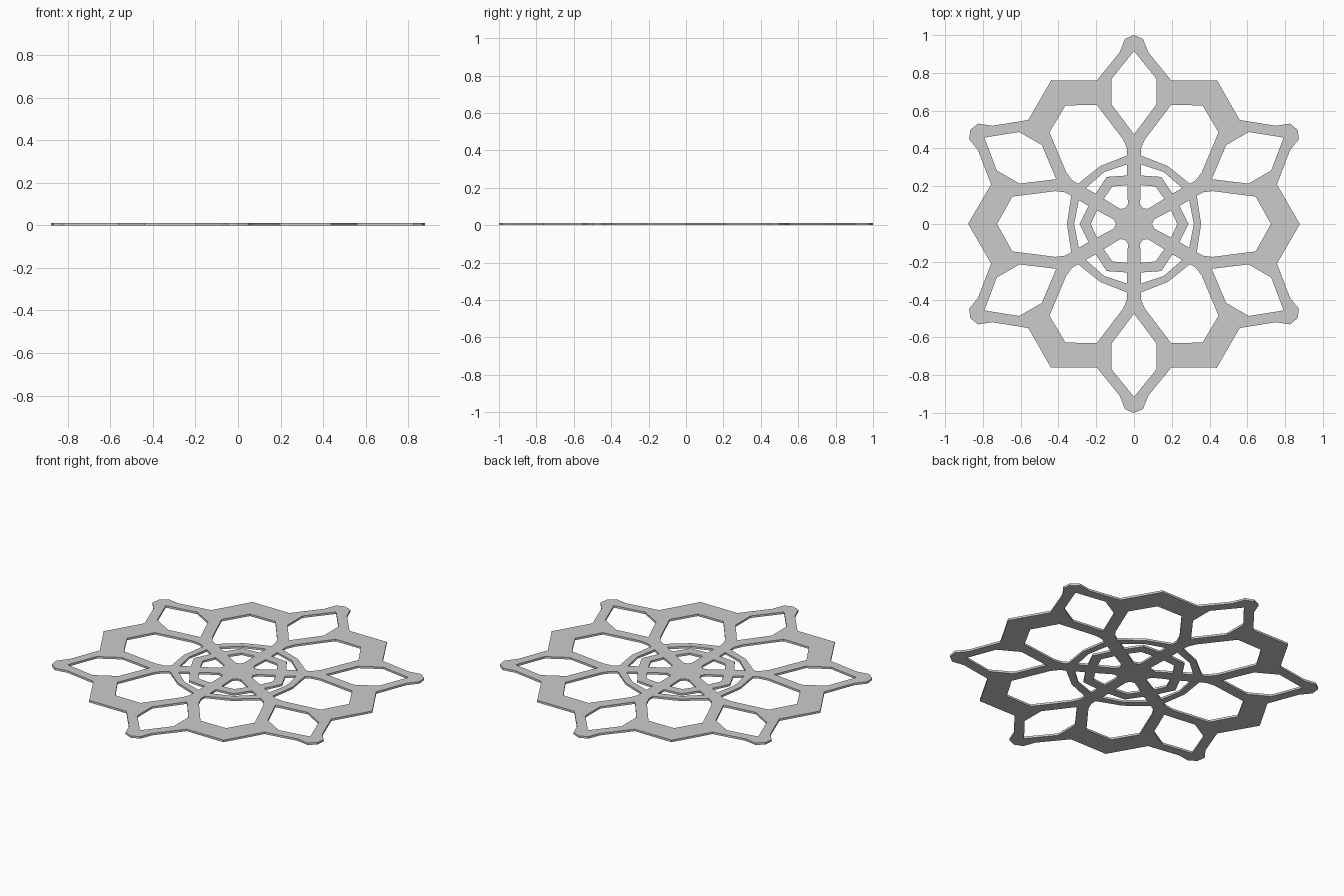
import bpy
from math import cos, sin, radians

if "Cube" in bpy.data.objects:
    bpy.data.objects.remove(bpy.data.objects["Cube"])

THICK = 0.012


def turn(pts, deg):
    c, s = cos(radians(deg)), sin(radians(deg))
    return [(x * c - y * s, x * s + y * c) for x, y in pts]


def mirrored(half):
    # close a half profile about the x axis
    return half + [(x, -y) for x, y in reversed(half) if abs(y) > 1e-6]


curve = bpy.data.curves.new("rosette", 'CURVE')
curve.dimensions = '2D'
curve.fill_mode = 'BOTH'
curve.extrude = THICK / 2


def loop(pts):
    s = curve.splines.new('POLY')
    s.points.add(len(pts) - 1)
    for p, (x, y) in zip(s.points, pts):
        p.co = (x, y, 0, 1)
    s.use_cyclic_u = True


# outer outline: blunt petal tip pointing up plus the valley corner beside it
tip = [(0.44, 0.76), (0.197, 0.76), (0.075, 0.91), (0.048, 0.98), (0, 1.0),
       (-0.048, 0.98), (-0.075, 0.91), (-0.197, 0.76)]
outline = []
for k in range(6):
    outline += turn(tip, 60 * k)
loop(outline)

# openings, drawn pointing along +x
petal = mirrored([(0.915, 0), (0.77, 0.118), (0.632, 0.118), (0.475, 0)])
window = mirrored([(0.725, 0), (0.644, 0.145), (0.416, 0.174),
                   (0.366, 0.168), (0.332, 0.15), (0.355, 0)])
slot = mirrored([(0.317, 0), (0.292, 0.126), (0.241, 0.096), (0.288, 0)])
star = mirrored([(0.229, 0), (0.196, 0.072), (0.125, 0.034), (0.106, 0.023), (0.096, 0)])
for k in range(6):
    loop(turn(petal, 60 * k + 30))
    for shape in (window, slot, star):
        loop(turn(shape, 60 * k))

# flat plate as a mesh resting on the ground
obj = bpy.data.objects.new("rosette_plate", curve)
bpy.context.collection.objects.link(obj)
obj.location.z = THICK / 2
bpy.context.view_layer.objects.active = obj
obj.select_set(True)
bpy.ops.object.convert(target='MESH')
bpy.ops.object.shade_flat()
